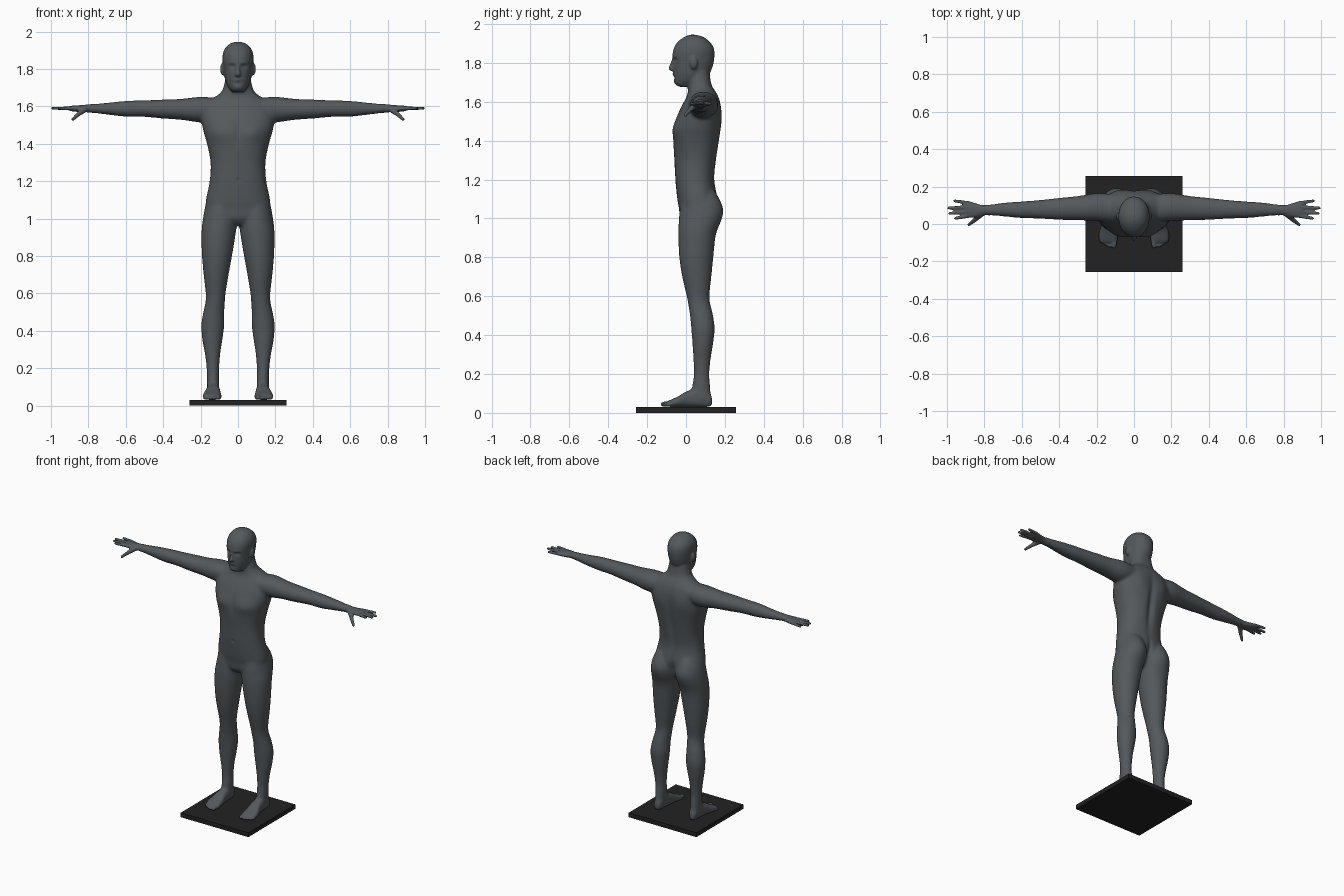
import bpy, bmesh, math
from mathutils import Vector, Matrix


def material(name, rgb):
    m = bpy.data.materials.new(name)
    m.diffuse_color = (*rgb, 1)
    return m


skin = material("slate grey", (0.088, 0.099, 0.107))
black = material("black", (0.016, 0.016, 0.016))

bm = bmesh.new()
N = 32


def skin_rings(rings):
    """Bridge rings of points into a closed tube."""
    vs = [[bm.verts.new(p) for p in r] for r in rings]
    n = len(rings[0])
    for a, b in zip(vs, vs[1:]):
        for i in range(n):
            j = (i + 1) % n
            bm.faces.new((a[i], a[j], b[j], b[i]))
    bm.faces.new(vs[0][::-1])
    bm.faces.new(vs[-1])


def smooth_path(rows, steps=5):
    """Catmull-Rom interpolation of number rows."""
    out = []
    for i in range(len(rows) - 1):
        p0, p1, p2 = rows[max(i - 1, 0)], rows[i], rows[i + 1]
        p3 = rows[min(i + 2, len(rows) - 1)]
        for s in range(steps):
            t = s / steps
            out.append([0.5 * (2 * b + (c - a) * t + (2 * a - 5 * b + 4 * c - d) * t * t
                               + (3 * b - a - 3 * c + d) * t ** 3)
                        for a, b, c, d in zip(p0, p1, p2, p3)])
    out.append(list(rows[-1]))
    return out


def loft(rows, axis="z", power=2.0, mirror=False):
    """Rows are (position on axis, a min, a max, b min, b max)."""
    order = {"z": lambda t, a, b: (a, b, t), "x": lambda t, a, b: (t, a, b),
             "y": lambda t, a, b: (a, t, b)}[axis]
    rings = []
    for t, a0, a1, b0, b1 in smooth_path(rows):
        ring = []
        for k in range(N):
            w = 2 * math.pi * k / N
            c, s = math.cos(w), math.sin(w)
            c = math.copysign(abs(c) ** (2 / power), c)
            s = math.copysign(abs(s) ** (2 / power), s)
            ring.append(order(t, (a0 + a1) / 2 + c * (a1 - a0) / 2,
                              (b0 + b1) / 2 + s * (b1 - b0) / 2))
        rings.append(ring)
    skin_rings(rings)
    if mirror:
        skin_rings([[(-x, y, z) for x, y, z in r] for r in rings])


def blob(pos, radii):
    for s in (1, -1):
        m = Matrix.Translation((pos[0] * s, pos[1], pos[2])) @ Matrix.Diagonal((*radii, 1))
        bmesh.ops.create_uvsphere(bm, u_segments=20, v_segments=12, radius=1, matrix=m)


def digit(a, b, r0, r1):
    """Round-ended finger or toe, on both sides."""
    a, b = Vector(a), Vector(b)
    q = (b - a).to_track_quat("Z", "Y")
    prof = [(0, r0)] + [(1, r1)]
    length = (b - a).length
    pts = [(t * length, r) for t, r in prof]
    pts += [(length + r1 * math.sin(u), r1 * math.cos(u)) for u in (0.5, 1.0, 1.4)]
    rings = [[a + q @ Vector((r * math.cos(k * math.pi / 6), r * math.sin(k * math.pi / 6), h))
              for k in range(12)] for h, r in pts]
    skin_rings(rings)
    skin_rings([[(-p.x, p.y, p.z) for p in r] for r in rings])


# torso and neck: z, half width, front, back
torso = [(.965, .05, .0, .10), (1.0, .14, -.03, .13), (1.05, .17, -.036, .15),
         (1.1, .172, -.045, .162), (1.2, .152, -.055, .147), (1.3, .147, -.06, .157),
         (1.4, .166, -.066, .172), (1.47, .186, -.064, .181), (1.53, .196, -.045, .183),
         (1.58, .19, -.022, .18), (1.62, .17, .0, .17), (1.65, .125, .01, .155),
         (1.68, .088, .01, .135), (1.72, .073, .012, .125), (1.77, .065, .015, .12)]
loft([(z, -w, w, a, b) for z, w, a, b in torso], power=2.3)

# head
head = [(1.677, .03, -.035, .03), (1.69, .042, -.055, .06), (1.71, .056, -.061, .09),
        (1.74, .068, -.064, .118), (1.77, .074, -.066, .133), (1.80, .078, -.066, .142),
        (1.83, .081, -.069, .146), (1.86, .083, -.067, .146), (1.89, .079, -.056, .137),
        (1.915, .066, -.035, .115), (1.934, .045, -.008, .088), (1.945, .018, .02, .05)]
loft([(z, -w, w, a, b) for z, w, a, b in head], power=2.1)
# nose
loft([(1.828, -.007, .007, -.071, -.04), (1.80, -.009, .009, -.080, -.04),
      (1.772, -.016, .016, -.091, -.04), (1.759, -.013, .013, -.080, -.04)])
# ears
blob((.084, .04, 1.80), (.011, .02, .033))

# legs
loft([(1.14, .04, .14, .03, .15), (1.09, .015, .168, -.02, .178), (1.04, .003, .181, -.033, .193),
      (.99, .003, .189, -.037, .182), (.95, .008, .194, -.04, .165), (.9, .015, .196, -.04, .151),
      (.8, .032, .193, -.035, .141), (.7, .05, .184, -.02, .131), (.6, .066, .173, .003, .121),
      (.55, .07, .175, .012, .128), (.5, .073, .186, .02, .14), (.43, .073, .197, .027, .148),
      (.35, .083, .191, .033, .139), (.28, .094, .178, .037, .128), (.2, .1, .168, .04, .121),
      (.13, .1, .166, .03, .126), (.07, .105, .165, .03, .13)], mirror=True)
# feet
loft([(.133, .118, .152, .04, .08), (.11, .105, .16, .031, .12), (.06, .1, .165, .031, .13),
      (0, .095, .172, .031, .11), (-.04, .09, .185, .031, .085),
      (-.08, .087, .187, .031, .067), (-.098, .092, .178, .033, .058)],
     axis="y", power=2.5, mirror=True)
# toes
digit((.103, -.07, .047), (.107, -.118, .045), .016, .013)
for i in range(4):
    digit((.128 + .016 * i, -.07, .045), (.131 + .0155 * i, -.119 + .009 * i, .041), .010, .009)

# arms and palms
loft([(.12, .01, .16, 1.53, 1.645), (.2, .015, .165, 1.515, 1.652), (.3, .02, .15, 1.528, 1.641),
      (.4, .022, .14, 1.535, 1.637), (.5, .028, .129, 1.544, 1.633), (.6, .031, .121, 1.545, 1.63),
      (.7, .04, .114, 1.556, 1.62), (.8, .047, .101, 1.568, 1.611), (.84, .036, .11, 1.57, 1.607),
      (.88, .032, .122, 1.573, 1.605), (.902, .037, .12, 1.577, 1.602)],
     axis="x", power=2.1, mirror=True)
# fingers and thumb
for y0, x1, y1 in ((.044, .955, .030), (.067, .985, .056), (.09, .992, .086), (.111, .960, .124)):
    digit((.88, y0, 1.59), (x1, y1, 1.59), .0115, .0085)
digit((.815, .055, 1.587), (.855, .018, 1.557), .017, .012)
digit((.855, .018, 1.557), (.884, -.004, 1.53), .012, .009)

# fuse all parts into one body
mesh = bpy.data.meshes.new("body")
bmesh.ops.recalc_face_normals(bm, faces=bm.faces[:])
bm.to_mesh(mesh)
bm.free()
body = bpy.data.objects.new("body", mesh)
bpy.context.collection.objects.link(body)
rm = body.modifiers.new("fuse", "REMESH")
rm.mode = "VOXEL"
rm.voxel_size = 0.0058
bpy.context.view_layer.update()
fused = bpy.data.meshes.new_from_object(body.evaluated_get(bpy.context.evaluated_depsgraph_get()))
body.modifiers.clear()
body.data = fused

bm = bmesh.new()
bm.from_mesh(fused)


def relax(verts, times):
    for _ in range(times):
        bmesh.ops.smooth_vert(bm, verts=verts, factor=0.5, use_axis_x=True,
                              use_axis_y=True, use_axis_z=True)


# soft blends on trunk and limbs, light smoothing on face, hands and feet
relax([v for v in bm.verts if abs(v.co.x) < .77 and .1 < v.co.z < 1.67], 16)

# surface forms: x, z, x spread, z spread, y shift, side (-1 front, 1 back)
forms = [(.033, 1.814, .014, .010, .014, -1), (.033, 1.812, .007, .005, -.007, -1),
         (.03, 1.834, .024, .006, -.005, -1), (0, 1.742, .02, .007, -.006, -1),
         (0, 1.723, .022, .006, .004, -1), (0, 1.703, .02, .011, -.003, -1),
         (.085, 1.455, .055, .045, -.010, -1), (0, 1.47, .015, .07, .006, -1),
         (0, 1.205, .008, .008, .007, -1), (0, 1.38, .022, .16, -.016, 1),
         (0, 1.06, .014, .07, -.012, 1), (.085, 1.52, .04, .06, .006, 1)]
for v in bm.verts:
    x, y, z = v.co
    if abs(x) > .25 or z < .9:
        continue
    for fx, fz, sx, sz, dy, side in forms:
        if (side < 0 and y < 0.0) or (side > 0 and y > .09):
            v.co.y += dy * math.exp(-((abs(x) - fx) / sx) ** 2 - ((z - fz) / sz) ** 2)
relax(bm.verts[:], 2)
for f in bm.faces:
    f.smooth = True
    f.material_index = 0
bm.to_mesh(fused)
bm.free()
fused.materials.clear()
fused.materials.append(skin)

# square base plate
bpy.ops.mesh.primitive_cube_add(size=1, location=(0, 0, .015))
plate = bpy.context.object
plate.name = "base_plate"
plate.scale = (.516, .512, .03)
plate.data.materials.append(black)
